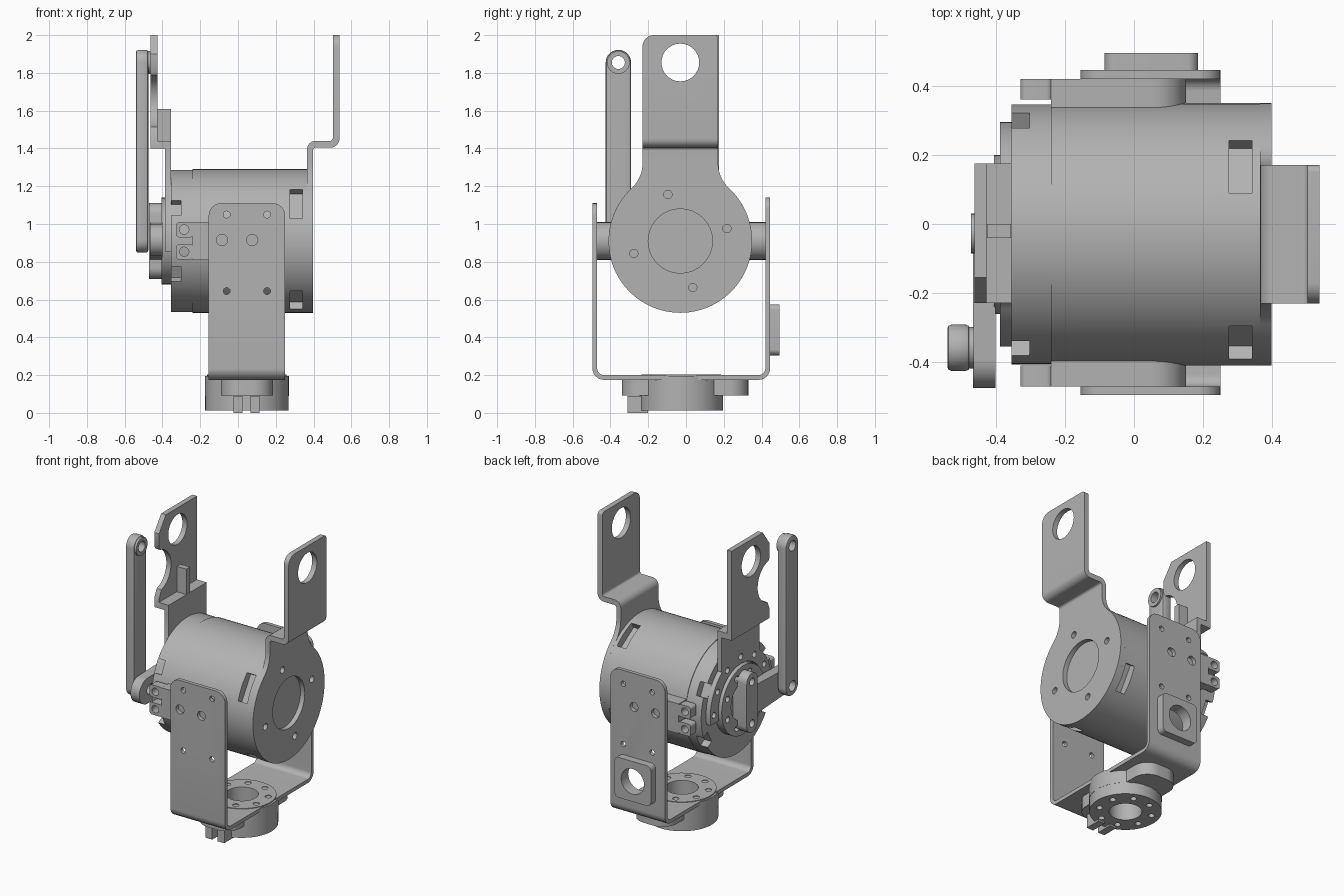
import bpy, bmesh
from math import sin, cos, tan, pi, radians, acos
from mathutils import Vector, Matrix

cube = bpy.data.objects.get("Cube")
if cube:
    bpy.data.objects.remove(cube)

grey = bpy.data.materials.new("machined grey")
grey.use_nodes = True
tone = (0.45, 0.45, 0.45, 1)
grey.diffuse_color = tone
grey.node_tree.nodes["Principled BSDF"].inputs["Base Color"].default_value = tone
parts = []
CY, CZ = -0.03, 0.91      # motor axis
BX, BY = 0.047, -0.025    # base axis


def prism(name, axis, outline, a, b):
    """Extrude a 2D outline along an axis from a to b."""
    place = {"x": lambda u, v, w: (w, u, v), "y": lambda u, v, w: (u, w, v),
             "z": lambda u, v, w: (u, v, w)}[axis]
    bm = bmesh.new()
    low = [bm.verts.new(place(p[0], p[1], a)) for p in outline]
    high = [bm.verts.new(place(p[0], p[1], b)) for p in outline]
    bm.faces.new(low)
    bm.faces.new(high)
    for i in range(len(low)):
        j = (i + 1) % len(low)
        bm.faces.new((low[i], low[j], high[j], high[i]))
    bmesh.ops.recalc_face_normals(bm, faces=bm.faces)
    mesh = bpy.data.meshes.new(name)
    bm.to_mesh(mesh)
    bm.free()
    mesh.materials.append(grey)
    ob = bpy.data.objects.new(name, mesh)
    bpy.context.collection.objects.link(ob)
    parts.append(ob)
    return ob


def arc(u, v, r, start=0, end=360, n=48):
    full = abs(end - start) == 360
    count = n if full else n + 1
    return [(u + r * cos(radians(start + (end - start) * i / n)),
             v + r * sin(radians(start + (end - start) * i / n))) for i in range(count)]


def fillet(points, n=6):
    """Round each (u, v, radius) corner; two-value points stay sharp."""
    out = []
    for i, p in enumerate(points):
        if len(p) == 2:
            out.append(p)
            continue
        c = Vector(p[:2])
        d1 = (Vector(points[i - 1][:2]) - c).normalized()
        d2 = (Vector(points[(i + 1) % len(points)][:2]) - c).normalized()
        half = acos(max(-1, min(1, d1.dot(d2)))) / 2
        s, e = c + d1 * p[2] / tan(half), c + d2 * p[2] / tan(half)
        o = c + (d1 + d2).normalized() * p[2] / sin(half)
        for k in range(n + 1):
            ray = (s.lerp(e, k / n) - o).normalized()
            out.append(tuple(o + ray * p[2]))
    return out


def rect(u0, u1, v0, v1, r=0):
    pts = [(u0, v0), (u1, v0), (u1, v1), (u0, v1)]
    return fillet([(u, v, r) for u, v in pts]) if r else pts


def cyl(name, axis, u, v, r, a, b, n=48):
    return prism(name, axis, arc(u, v, r, n=n), a, b)


def boolean(ob, tools, mode="DIFFERENCE"):
    for tool in tools:
        mod = ob.modifiers.new("cut", "BOOLEAN")
        mod.operation, mod.object, mod.solver = mode, tool, "EXACT"
    bpy.context.view_layer.update()
    mesh = bpy.data.meshes.new_from_object(ob.evaluated_get(bpy.context.evaluated_depsgraph_get()))
    ob.modifiers.clear()
    ob.data = mesh
    for tool in tools:
        parts.remove(tool)
        bpy.data.objects.remove(tool)
    return ob


def drill(ob, axis, holes, a, b):
    return boolean(ob, [cyl("drill", axis, u, v, r, a, b, 32 if r > 0.06 else 16) for u, v, r in holes])


def ring_holes(u, v, dist, r, n, start=0, step=None):
    step = step or 360 / n
    return [(u + dist * cos(radians(start + i * step)), v + dist * sin(radians(start + i * step)), r)
            for i in range(n)]


# motor body with sunken windows
body = cyl("motor_body", "x", CY, CZ, 0.38, -0.24, 0.366, 96)
sleeve = cyl("motor_sleeve", "x", CY, CZ, 0.376, -0.355, -0.24, 96)


def windows(ob, x0, x1, width, angles):
    tools = []
    for a in angles:
        t = prism("window", "x", rect(0.325, 0.45, -width / 2, width / 2), x0, x1)
        t.data.transform(Matrix.Translation((0, CY, CZ)) @ Matrix.Rotation(radians(a), 4, "X"))
        tools.append(t)
    boolean(ob, tools)


windows(body, 0.275, 0.342, 0.18, [148, 58, -122, -32])
windows(sleeve, -0.40, -0.302, 0.09, [28, 152, 208, 332])

# right-hand bracket: bent strip trimmed to a disc-and-tab silhouette
face = arc(CY, CZ, 0.38, 133, 407, 72)
face += [(0.17, 1.246, 0.18), (0.17, 2.0, 0.02), (-0.23, 2.0, 0.06), (-0.23, 1.246, 0.18)]
strip = fillet([(0.365, 0.4), (0.398, 0.4), (0.398, 1.405, 0.015), (0.537, 1.405, 0.045),
                (0.537, 2.1), (0.502, 2.1), (0.502, 1.44, 0.015), (0.365, 1.44, 0.045)])
plate = prism("disc_bracket", "y", strip, -0.6, 0.6)
boolean(plate, [prism("trim", "x", fillet(face), 0.2, 0.7)], "INTERSECT")
drill(plate, "x", [(CY, 1.855, 0.1), (CY, CZ, 0.17)] + ring_holes(CY, CZ, 0.255, 0.022, 4, 15), 0.2, 0.7)

# left-hand bracket: half ring, shelf and scooped tab
face = arc(CY, CZ, 0.325, -10, 52, 16) + [(0.175, 1.17), (0.175, 2.0), (-0.155, 2.0), (-0.228, 1.9)]
face += [(-0.228, 1.81)] + arc(-0.24, 1.65, 0.14, 80, -75, 16) + [(-0.228, 1.46), (-0.228, 1.17)]
face += arc(CY, CZ, 0.325, 128, 190, 16)
strip = fillet([(-0.355, 0.4), (-0.387, 0.4), (-0.387, 1.4), (-0.462, 1.4),
                (-0.462, 2.1), (-0.427, 2.1), (-0.427, 1.44), (-0.355, 1.44)])
plate = prism("scooped_bracket", "y", strip, -0.6, 0.6)
boolean(plate, [prism("trim", "x", face, -0.7, -0.2)], "INTERSECT")
drill(plate, "x", [(CY, 1.855, 0.1), (CY, CZ, 0.24)] + ring_holes(CY, CZ, 0.285, 0.02, 7, 0, 30), -0.7, -0.2)
prism("shelf_rib", "x", rect(-0.04, 0.0, 1.42, 1.61), -0.425, -0.356)

# output hub
hub = cyl("output_hub", "x", CY, CZ, 0.23, -0.405, -0.34)
drill(hub, "x", [(CY, CZ, 0.13)] + ring_holes(CY, CZ, 0.18, 0.02, 8, 22), -0.5, -0.37)

# crank: upright horn and side arm
horn = prism("crank_horn", "x", rect(-0.085, 0.03, 0.71, 1.11, 0.057), -0.472, -0.37)
drill(horn, "x", [(-0.028, 0.77, 0.025), (-0.028, 1.05, 0.025)], -0.5, -0.43)
arm = prism("crank_arm", "x", arc(-0.39, 0.915, 0.085, 90, 270, 16) + [(-0.03, 0.81), (-0.03, 1.01)],
            -0.466, -0.40)
drill(arm, "x", [(-0.358, 0.915, 0.035)], -0.6, -0.3)

# link rod
rod = prism("link_rod", "x", arc(-0.358, 0.915, 0.067, 180, 360, 20) + arc(-0.358, 1.855, 0.067, 0, 180, 20),
            -0.54, -0.475)
bevel = rod.modifiers.new("bevel", "BEVEL")
bevel.width, bevel.segments, bevel.angle_limit = 0.012, 2, radians(60)
boolean(rod, [])
drill(rod, "x", [(-0.358, z, 0.035) for z in (0.915, 1.855)], -0.6, -0.4)
boss = cyl("rod_top_boss", "x", -0.358, 1.855, 0.06, -0.48, -0.463, 32)
drill(boss, "x", [(-0.358, 1.855, 0.035)], -0.6, -0.4)

# yoke: two mirrored bent plates, each with a mounting lug
holes = [(BX + s * 0.107, z, 0.018) for s in (-1, 1) for z in (0.645, 1.05)]
holes += [(-0.085, 0.915, 0.03), (0.075, 0.915, 0.03)]
for label, s, top in (("front", -1, 1.11), ("back", 1, 1.14)):
    y = lambda d: BY + s * d
    side = fillet([(y(0), 0.175), (y(0.47), 0.175, 0.06), (y(0.47), 1.3), (y(0.445), 1.3),
                   (y(0.445), 0.2, 0.035), (y(0), 0.2)])
    half = prism(label + "_yoke_plate", "x", side, -0.5, 0.5)
    outline = fillet([(-0.155, 0.1), (0.25, 0.1), (0.25, top, 0.065), (-0.155, top, 0.065)])
    boolean(half, [prism("trim", "y", outline, -0.7, 0.7)], "INTERSECT")
    drill(half, "y", holes + ([(0.05, 0.44, 0.085)] if s > 0 else []), y(0.3), y(0.6))
    drill(half, "z", [(BX, BY, 0.1)], 0, 0.4)
    lug = prism(label + "_lug", "y", [(-0.24, 0.81)] + arc(0.05, 0.91, 0.1, -90, 90, 16) + [(-0.24, 1.01)],
                y(0.445), y(0.36))
    for z in (0.853, 0.97):
        ear = prism(label + "_lug_ear", "y", rect(-0.328, -0.235, z - 0.041, z + 0.041, 0.018),
                    y(0.445), y(0.385))
        drill(ear, "y", [(-0.285, z, 0.025)], y(0.7), y(0.2))

# rear boss with a round opening
box = prism("rear_boss", "y", rect(-0.085, 0.185, 0.305, 0.575, 0.03), 0.44, 0.495)
drill(box, "y", [(0.05, 0.44, 0.085)], 0.3, 0.6)

# base: lower disc, upper flange with ears and keys
bolts = ring_holes(BX, BY, 0.165, 0.02, 8, 22)
lower = cyl("base_disc", "z", BX, BY, 0.221, 0.012, 0.09)
upper = cyl("base_flange", "z", BX, BY, 0.222, 0.09, 0.196)
ears = prism("base_ears", "z", rect(-0.09, 0.185, -0.34, 0.33, 0.1), 0.092, 0.176)
for ob in (lower, upper, ears):
    drill(ob, "z", [(BX, BY, 0.1)] + (bolts if ob != ears else ring_holes(BX, BY, 0.165, 0.021, 8, 22)), -0.1, 0.4)
collar = cyl("base_collar", "z", BX, BY, 0.21, 0.19, 0.204)
drill(collar, "z", [(BX, BY, 0.1)] + bolts, 0.1, 0.4)
for x in (0.0, 0.09):
    prism("base_key", "z", rect(x - 0.025, x + 0.025, -0.31, -0.2), 0.0, 0.09)

# smooth the round surfaces, keep edges sharp
for ob in bpy.context.view_layer.objects:
    ob.select_set(ob in parts)
bpy.context.view_layer.objects.active = parts[0]
bpy.ops.object.shade_smooth_by_angle(angle=radians(30))
